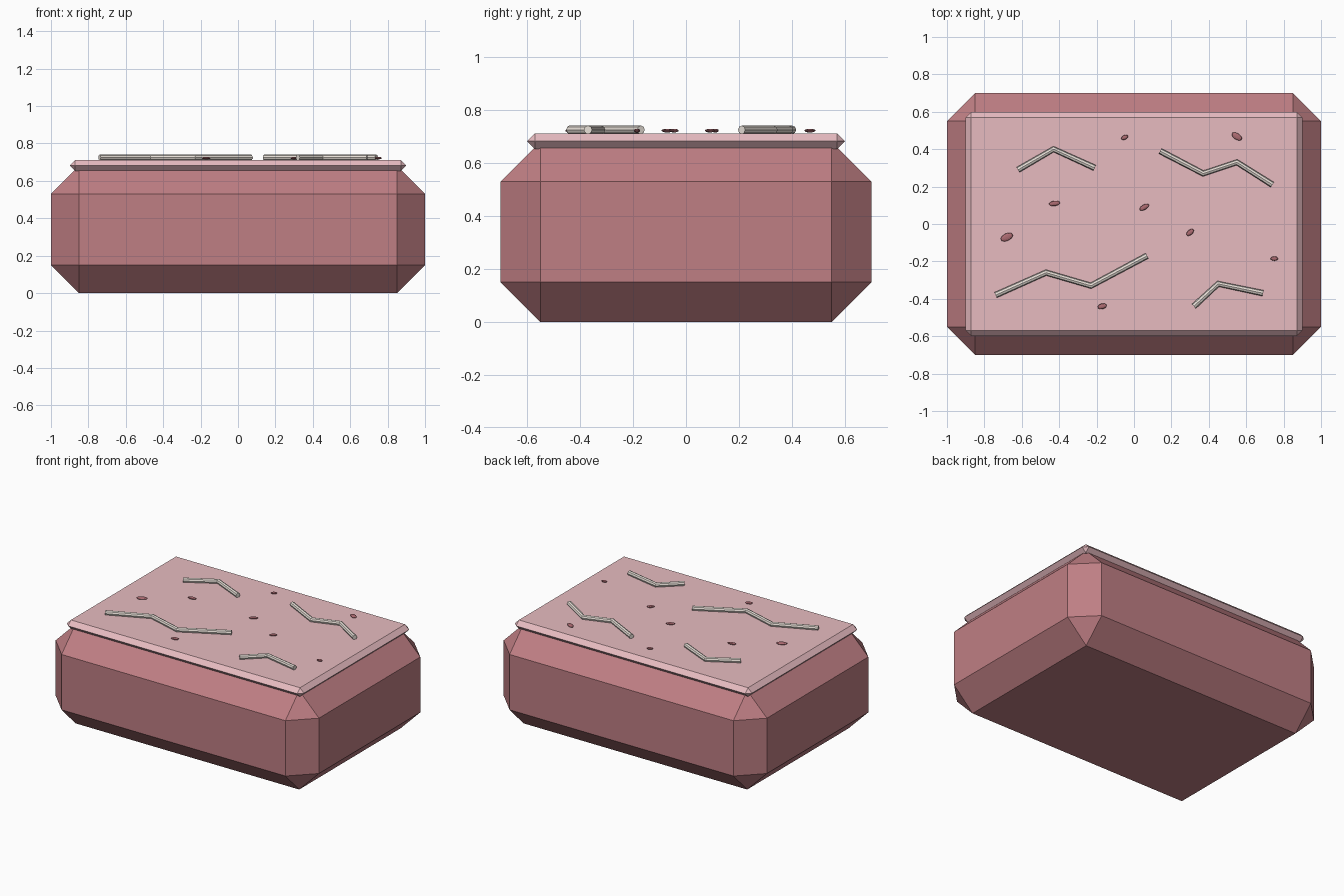
import bpy, bmesh
from math import radians
from mathutils import Matrix

if "Cube" in bpy.data.objects:
    bpy.data.objects.remove(bpy.data.objects["Cube"])


def material(name, rgb):
    m = bpy.data.materials.new(name)
    m.diffuse_color = (*rgb, 1)
    m.use_nodes = True
    m.node_tree.nodes["Principled BSDF"].inputs["Base Color"].default_value = m.diffuse_color
    return m


MEAT = material("meat", (0.52, 0.21, 0.23))
RIND = material("pale_top", (0.80, 0.50, 0.53))
FAT = material("fat", (0.80, 0.74, 0.68))
FLECK = material("fleck", (0.42, 0.15, 0.17))


def add_mesh(name, bm, mat):
    me = bpy.data.meshes.new(name)
    bm.to_mesh(me)
    bm.free()
    me.materials.append(mat)
    ob = bpy.data.objects.new(name, me)
    bpy.context.collection.objects.link(ob)
    return ob


def chamfered_box(name, size, z_mid, chamfer, mat):
    bm = bmesh.new()
    bmesh.ops.create_cube(bm, size=1, matrix=Matrix.Diagonal((*size, 1)))
    ob = add_mesh(name, bm, mat)
    ob.location.z = z_mid
    mod = ob.modifiers.new("chamfer", 'BEVEL')
    mod.width = chamfer
    mod.segments = 1
    mod.limit_method = 'NONE'


# Block and the thin pale slab on top
chamfered_box("block", (2.0, 1.4, 0.68), 0.34, 0.15, MEAT)
chamfered_box("top_slab", (1.8, 1.2, 0.06), 0.682, 0.0298, RIND)


# Zigzag fat veins, thin tubes lying on the slab
def vein(name, points):
    cu = bpy.data.curves.new(name, 'CURVE')
    cu.dimensions = '3D'
    cu.bevel_depth = 0.016
    cu.bevel_resolution = 2
    cu.use_fill_caps = True
    sp = cu.splines.new('POLY')
    sp.points.add(len(points) - 1)
    for p, (x, y) in zip(sp.points, points):
        p.co = (x, y, 0.725, 1)
    sp.use_smooth = False
    cu.materials.append(FAT)
    bpy.context.collection.objects.link(bpy.data.objects.new(name, cu))


vein("vein_back_left", [(-0.62, 0.29), (-0.43, 0.40), (-0.21, 0.30)])
vein("vein_back_right", [(0.14, 0.39), (0.37, 0.27), (0.55, 0.33), (0.74, 0.21)])
vein("vein_front_left", [(-0.74, -0.38), (-0.47, -0.26), (-0.23, -0.33), (0.07, -0.17)])
vein("vein_front_right", [(0.32, -0.44), (0.45, -0.32), (0.69, -0.37)])

# Flattened flecks: x, y, half length, half width, turn
FLECKS = [
    (-0.68, -0.07, 0.035, 0.020, 25), (-0.425, 0.11, 0.030, 0.014, 8),
    (0.055, 0.09, 0.029, 0.014, 30), (0.30, -0.045, 0.024, 0.014, 40),
    (0.75, -0.185, 0.020, 0.012, 0), (-0.17, -0.44, 0.025, 0.015, 15),
    (-0.05, 0.463, 0.020, 0.012, 25), (0.55, 0.468, 0.031, 0.017, -32),
]
for i, (x, y, a, b, turn) in enumerate(FLECKS, 1):
    bm = bmesh.new()
    bmesh.ops.create_uvsphere(bm, u_segments=10, v_segments=6, radius=1)
    bm.transform(Matrix.Diagonal((a, b, 0.007, 1)))
    ob = add_mesh(f"fleck_{i}", bm, FLECK)
    ob.location = (x, y, 0.722)
    ob.rotation_euler.z = radians(turn)
